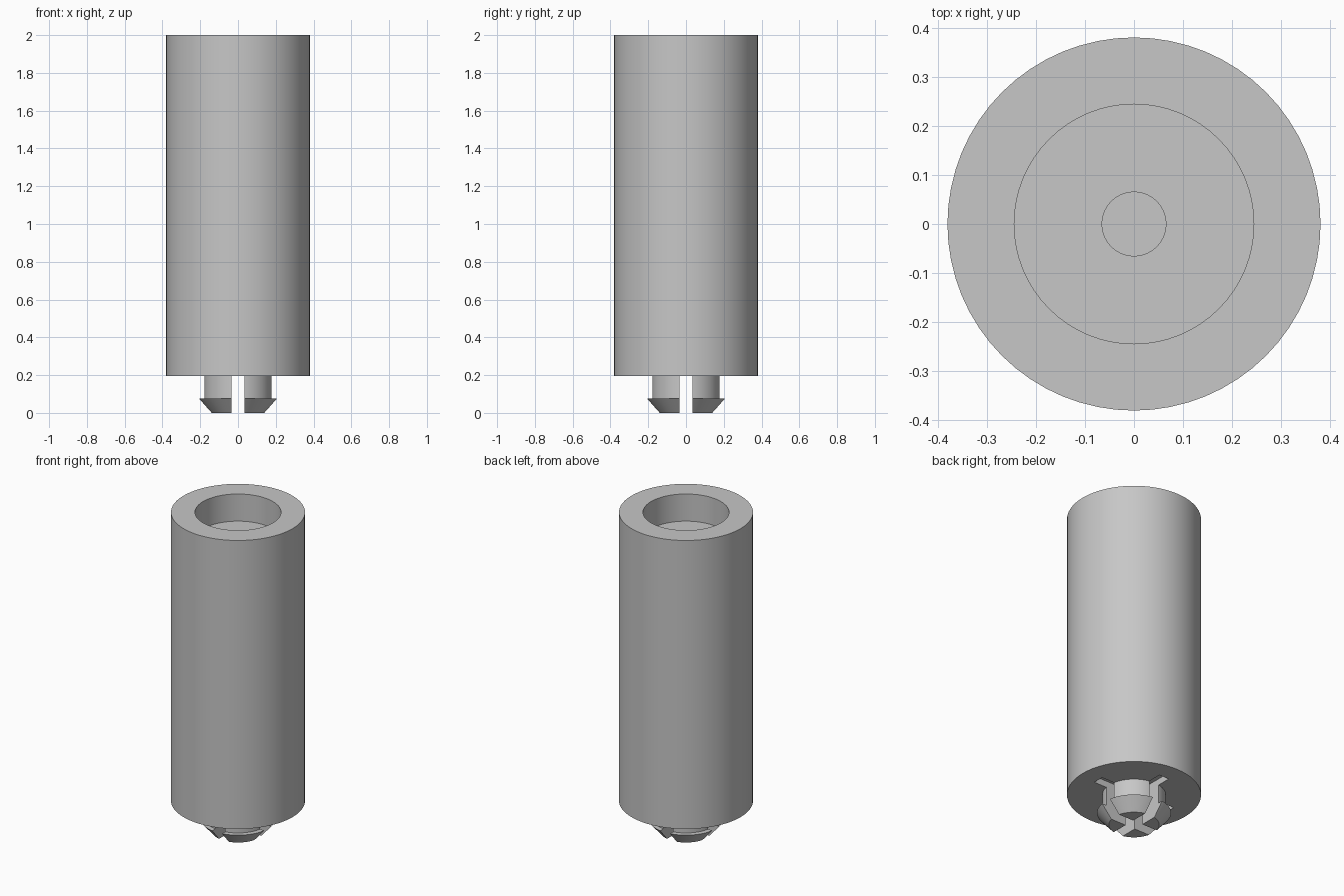
import bpy, bmesh
from math import tau

old = bpy.data.objects.get("Cube")
if old:
    bpy.data.objects.remove(old, do_unlink=True)

grey = bpy.data.materials.new("plain grey")
grey.use_nodes = True
colour = (0.57, 0.57, 0.57, 1)
grey.diffuse_color = colour
grey.node_tree.nodes["Principled BSDF"].inputs["Base Color"].default_value = colour

SIDES = 64
BODY_R, BORE_R, HOLE_R = 0.38, 0.244, 0.065
STEM_R, BARB_R, TIP_R = 0.18, 0.21, 0.143
BASE_Z, BARB_Z = 0.195, 0.077
SLOT_W, SLOT_REACH, SLOT_TOP = 0.068, 0.265, 0.235


def make_object(name, bm):
    mesh = bpy.data.meshes.new(name)
    bmesh.ops.recalc_face_normals(bm, faces=bm.faces)
    bm.to_mesh(mesh)
    bm.free()
    mesh.materials.append(grey)
    obj = bpy.data.objects.new(name, mesh)
    bpy.context.collection.objects.link(obj)
    return obj


def lathe(name, profile):
    """Turn (radius, height) points around z and cap both ends."""
    bm = bmesh.new()
    verts = [bm.verts.new((r, 0, z)) for r, z in profile]
    edges = [bm.edges.new(pair) for pair in zip(verts, verts[1:])]
    bmesh.ops.spin(bm, geom=verts + edges, cent=(0, 0, 0), axis=(0, 0, 1),
                   angle=tau, steps=SIDES, use_duplicate=False)
    bmesh.ops.remove_doubles(bm, verts=bm.verts, dist=1e-5)
    bmesh.ops.holes_fill(bm, edges=[e for e in bm.edges if e.is_boundary], sides=0)
    return make_object(name, bm)


# Hollow-topped post with a barbed snap-in peg underneath
post = lathe("post_with_snap_peg", [
    (TIP_R, 0), (BARB_R, BARB_Z), (STEM_R, BARB_Z), (STEM_R, BASE_Z),
    (BODY_R, BASE_Z), (BODY_R, 2), (BORE_R, 2), (BORE_R, 1.83),
    (HOLE_R, 1.83), (HOLE_R, 1.0)])

# Crossed slots split the peg into four prongs and notch the underside
bpy.context.view_layer.objects.active = post
post.select_set(True)
for name, size in (("slot_cutter_x", (2 * SLOT_REACH, SLOT_W)),
                   ("slot_cutter_y", (SLOT_W, 2 * SLOT_REACH))):
    bm = bmesh.new()
    bmesh.ops.create_cube(bm, size=1)
    bmesh.ops.scale(bm, vec=(*size, 2 * SLOT_TOP), verts=bm.verts)
    cutter = make_object(name, bm)
    cutter.hide_render = True
    cut = post.modifiers.new(name, "BOOLEAN")
    cut.operation = "DIFFERENCE"
    cut.solver = "EXACT"
    cut.object = cutter
    bpy.ops.object.modifier_apply(modifier=name)
    bpy.data.objects.remove(cutter, do_unlink=True)

bpy.ops.object.shade_smooth_by_angle(angle=0.5)
